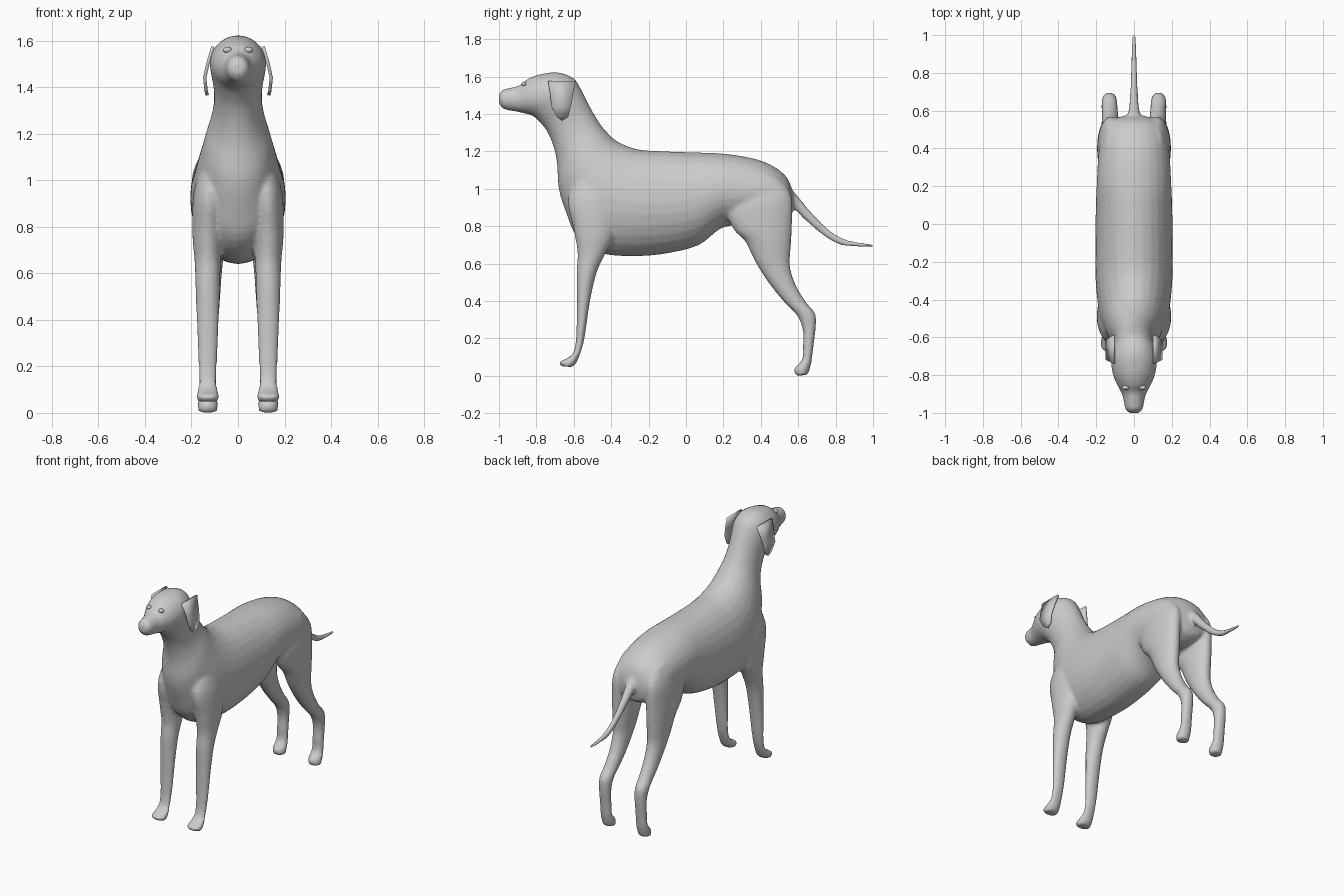
import bpy, bmesh, math
from mathutils import Vector


def spline(p, i, t):
    a, b, c, d = (Vector(p[max(0, min(len(p) - 1, i + k))]) for k in (-1, 0, 1, 2))
    return 0.5 * (2 * b + (c - a) * t + (2 * a - 5 * b + 4 * c - d) * t * t
                  + (3 * b - a - 3 * c + d) * t ** 3)


def make(name, bm):
    bmesh.ops.recalc_face_normals(bm, faces=bm.faces)
    me = bpy.data.meshes.new(name)
    bm.to_mesh(me)
    bm.free()
    ob = bpy.data.objects.new(name, me)
    bpy.context.collection.objects.link(ob)
    for p in me.polygons:
        p.use_smooth = True
    return ob


def loft(name, sections, side=1, n=28, steps=4):
    """Ellipse rings spanning (y1, z1)-(y2, z2); half width w, centre x."""
    rows = []
    for i in range(len(sections) - 1):
        rows += [spline(sections, i, s / steps) for s in range(steps)]
    rows.append(Vector(sections[-1]))
    bm = bmesh.new()
    rings = []
    for y1, z1, y2, z2, w, x in rows:
        ring = []
        for k in range(n):
            a = math.tau * k / n
            c = 0.5 + 0.5 * math.cos(a)
            ring.append(bm.verts.new((side * x + w * math.sin(a),
                                      y2 + (y1 - y2) * c, z2 + (z1 - z2) * c)))
        rings.append(ring)
    for r, s in zip(rings, rings[1:]):
        for k in range(n):
            bm.faces.new((r[k], r[(k + 1) % n], s[(k + 1) % n], s[k]))
    bm.faces.new(rings[0])
    bm.faces.new(rings[-1])
    return make(name, bm)


# Torso, neck and head: top point, underside point, half width
trunk = [
    (.575, .97, .57, .88, .05), (.54, 1.06, .55, .83, .13),
    (.46, 1.125, .47, .80, .175), (.35, 1.165, .35, .80, .19),
    (.2, 1.188, .2, .795, .198), (.05, 1.195, .07, .70, .203),
    (-.1, 1.2, -.1, .655, .205), (-.25, 1.21, -.27, .64, .205),
    (-.34, 1.24, -.45, .655, .195), (-.39, 1.27, -.58, .74, .18),
    (-.42, 1.30, -.64, .87, .16), (-.45, 1.335, -.68, 1.0, .14),
    (-.48, 1.38, -.69, 1.14, .115), (-.52, 1.45, -.71, 1.23, .103),
    (-.56, 1.53, -.745, 1.31, .107), (-.60, 1.59, -.79, 1.365, .118),
    (-.68, 1.622, -.82, 1.39, .12), (-.78, 1.613, -.85, 1.40, .105),
    (-.85, 1.585, -.885, 1.408, .08), (-.89, 1.553, -.92, 1.415, .062),
    (-.94, 1.54, -.95, 1.42, .053), (-.98, 1.53, -.98, 1.43, .046),
    (-1.0, 1.505, -1.0, 1.455, .028)]
body = loft("body", [s + (0,) for s in trunk])
parts = [body]

# Legs: front point, rear point, half width, centre x
front = [
    (-.55, 1.13, -.44, 1.13, .035, .10), (-.63, .95, -.35, .95, .07, .12),
    (-.60, .78, -.38, .76, .066, .13), (-.58, .66, -.43, .655, .057, .13),
    (-.585, .55, -.478, .55, .053, .13), (-.583, .4, -.513, .4, .048, .13),
    (-.588, .2, -.543, .2, .04, .13), (-.605, .12, -.565, .12, .04, .13),
    (-.645, .09, -.575, .095, .045, .13), (-.68, .072, -.585, .07, .05, .13),
    (-.665, .05, -.605, .048, .043, .13)]
hind = [
    (.36, 1.08, .5, 1.06, .05, .1), (.22, .92, .565, .96, .07, .12),
    (.25, .79, .567, .8, .07, .125), (.316, .72, .56, .68, .065, .125),
    (.37, .61, .557, .58, .055, .125), (.44, .50, .59, .48, .048, .125),
    (.52, .40, .645, .39, .043, .127), (.595, .32, .69, .335, .041, .13),
    (.625, .24, .695, .27, .038, .13), (.625, .16, .682, .16, .038, .13),
    (.622, .09, .67, .07, .04, .13), (.58, .04, .66, .03, .043, .13),
    (.585, .0, .65, .005, .04, .13)]
for side in (-1, 1):
    parts.append(loft("front_leg", front, side))
    parts.append(loft("hind_leg", hind, side))

# Tail
parts.append(loft("tail", [
    (.54, 1.02, .53, .90, .05, 0), (.59, .97, .57, .90, .034, 0),
    (.67, .875, .635, .835, .023, 0), (.76, .785, .735, .75, .019, 0),
    (.84, .735, .825, .70, .016, 0), (.92, .715, .92, .69, .013, 0),
    (1.0, .706, 1.0, .69, .01, 0)]))

# Fuse the parts into one skin
bpy.ops.object.select_all(action='DESELECT')
for p in parts:
    p.select_set(True)
bpy.context.view_layer.objects.active = body
bpy.ops.object.join()
rm = body.modifiers.new("fuse", 'REMESH')
rm.mode = 'VOXEL'
rm.voxel_size = 0.01
rm.use_smooth_shade = True
sm = body.modifiers.new("soften", 'SMOOTH')
sm.factor = 0.5
sm.iterations = 6

# Hanging ears: x, y, z outline
outline = [(.108, -.738, 1.575), (.13, -.725, 1.50), (.143, -.72, 1.44),
           (.137, -.69, 1.385), (.132, -.663, 1.365), (.137, -.63, 1.385),
           (.143, -.615, 1.44), (.13, -.605, 1.50), (.108, -.59, 1.575)]
for side, label in ((-1, "right"), (1, "left")):
    bm = bmesh.new()
    v = [bm.verts.new((side * x, y, z)) for x, y, z in outline]
    for i in range(3):
        bm.faces.new((v[i], v[i + 1], v[7 - i], v[8 - i]))
    bm.faces.new((v[3], v[4], v[5]))
    ear = make(label + "_ear", bm)
    so = ear.modifiers.new("thickness", 'SOLIDIFY')
    so.thickness = 0.014
    so.offset = 0

    # Eyes
    bm = bmesh.new()
    bmesh.ops.create_uvsphere(bm, u_segments=16, v_segments=10, radius=1)
    bmesh.ops.scale(bm, vec=(.019, .013, .013), verts=bm.verts)
    bmesh.ops.translate(bm, vec=(side * .045, -.866, 1.56), verts=bm.verts)
    make(label + "_eye", bm)
